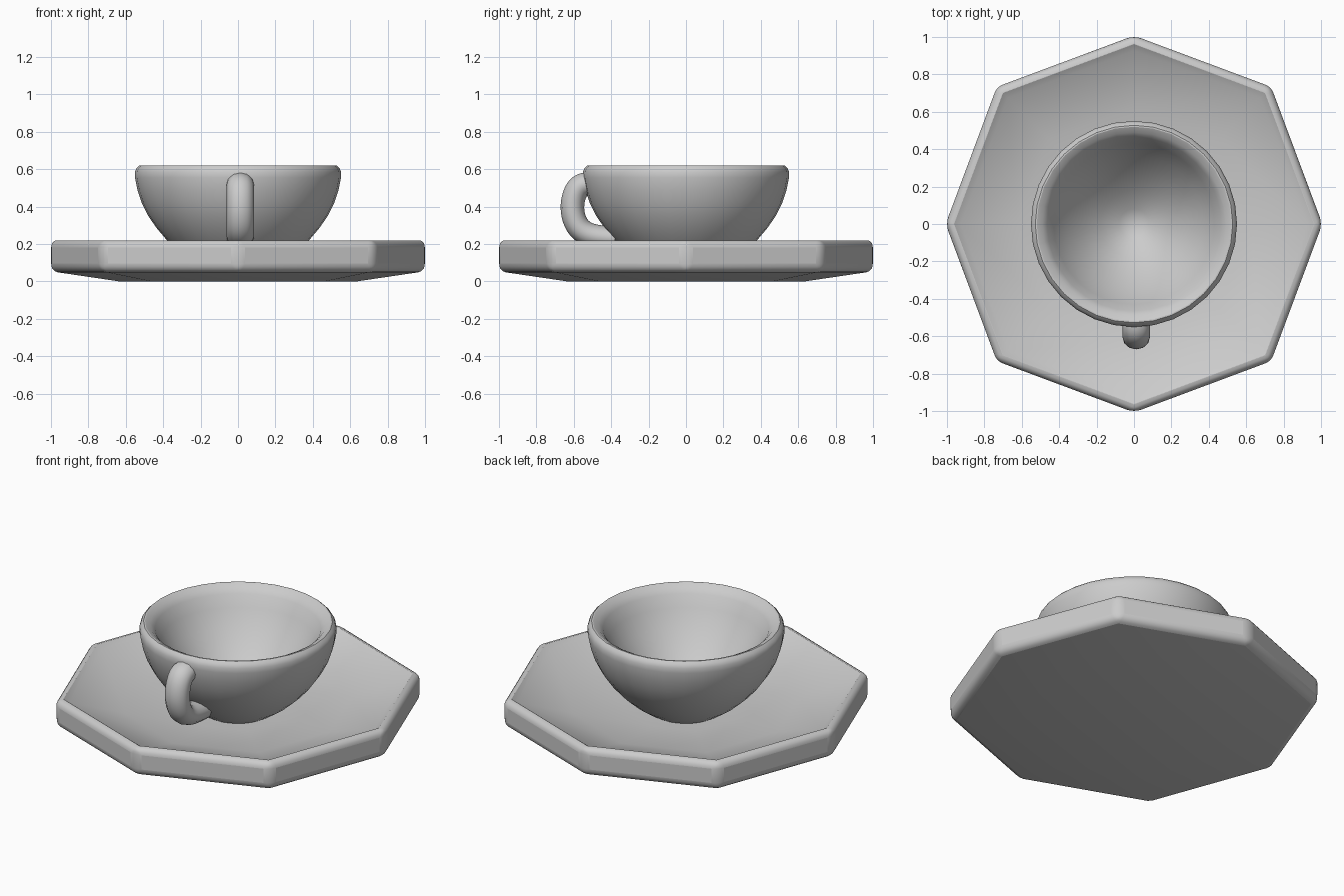
import bpy, bmesh, math

if "Cube" in bpy.data.objects:
    bpy.data.objects.remove(bpy.data.objects["Cube"])


def finish(ob, angle=30):
    bpy.ops.object.select_all(action='DESELECT')
    ob.select_set(True)
    bpy.context.view_layer.objects.active = ob
    bpy.ops.object.shade_smooth_by_angle(angle=math.radians(angle))


def lathe(name, profile, sides, radius=lambda i: 1.0):
    """Revolve (r, z) points; first and last lie on the axis. radius(i) scales each spoke."""
    bm = bmesh.new()
    rings = []
    for r, z in profile:
        if r == 0:
            rings.append([bm.verts.new((0, 0, z))] * sides)
        else:
            ring = []
            for i in range(sides):
                a = 2 * math.pi * i / sides
                k = r * radius(i)
                ring.append(bm.verts.new((k * math.cos(a), k * math.sin(a), z)))
            rings.append(ring)
    for lo, hi in zip(rings, rings[1:]):
        for i in range(sides):
            j = (i + 1) % sides
            quad = list(dict.fromkeys((lo[i], lo[j], hi[j], hi[i])))
            bm.faces.new(quad)
    bmesh.ops.recalc_face_normals(bm, faces=bm.faces)
    me = bpy.data.meshes.new(name)
    bm.to_mesh(me)
    bm.free()
    ob = bpy.data.objects.new(name, me)
    bpy.context.collection.objects.link(ob)
    return ob


# Octagonal saucer: dished top with a thick rounded rim
saucer = lathe("saucer",
               [(0, 0), (0.63, 0), (1, 0.055), (1, 0.222), (0.955, 0.22),
                (0.92, 0.197), (0.62, 0.105), (0.3, 0.088), (0, 0.085)],
               8, lambda i: 1.007 if i % 2 == 0 else 1.037)
bevel = saucer.modifiers.new("rounded_rim", 'BEVEL')
bevel.width = 0.04
bevel.segments = 4
bevel.limit_method = 'ANGLE'
bevel.angle_limit = math.radians(38)
finish(saucer)

# Cup: deep, nearly conical bowl with a rounded rim sloping inwards
outer = [(0, 0.06), (0.12, 0.062), (0.22, 0.092), (0.305, 0.152), (0.38, 0.22),
         (0.435, 0.285), (0.48, 0.35), (0.515, 0.42), (0.538, 0.49), (0.551, 0.555)]
rim = [(0.551, 0.585), (0.543, 0.605), (0.528, 0.619), (0.52, 0.619), (0.49, 0.603)]
inner = [(0.465, 0.575), (0.43, 0.505), (0.37, 0.41), (0.285, 0.305),
         (0.18, 0.205), (0.08, 0.14), (0, 0.11)]
cup = lathe("cup", outer + rim + inner, 32)
finish(cup, 27)

# Handle: thick tube looping from the rim down to the lower bowl
path = [(-0.50, 0.52), (-0.55, 0.525), (-0.595, 0.48), (-0.612, 0.39),
        (-0.59, 0.305), (-0.54, 0.255), (-0.46, 0.235), (-0.38, 0.23)]
cu = bpy.data.curves.new("handle", 'CURVE')
cu.dimensions = '3D'
cu.bevel_depth = 0.063
cu.bevel_resolution = 4
cu.use_fill_caps = True
sp = cu.splines.new('NURBS')
sp.points.add(len(path) - 1)
for p, (y, z) in zip(sp.points, path):
    p.co = (0, y, z, 1)
sp.order_u = 3
sp.use_endpoint_u = True
sp.resolution_u = 5
handle = bpy.data.objects.new("handle", cu)
bpy.context.collection.objects.link(handle)
handle.location.x = 0.012
handle.scale.x = 1.16
bpy.ops.object.select_all(action='DESELECT')
handle.select_set(True)
bpy.context.view_layer.objects.active = handle
bpy.ops.object.convert(target='MESH')
finish(bpy.context.view_layer.objects.active, 40)
